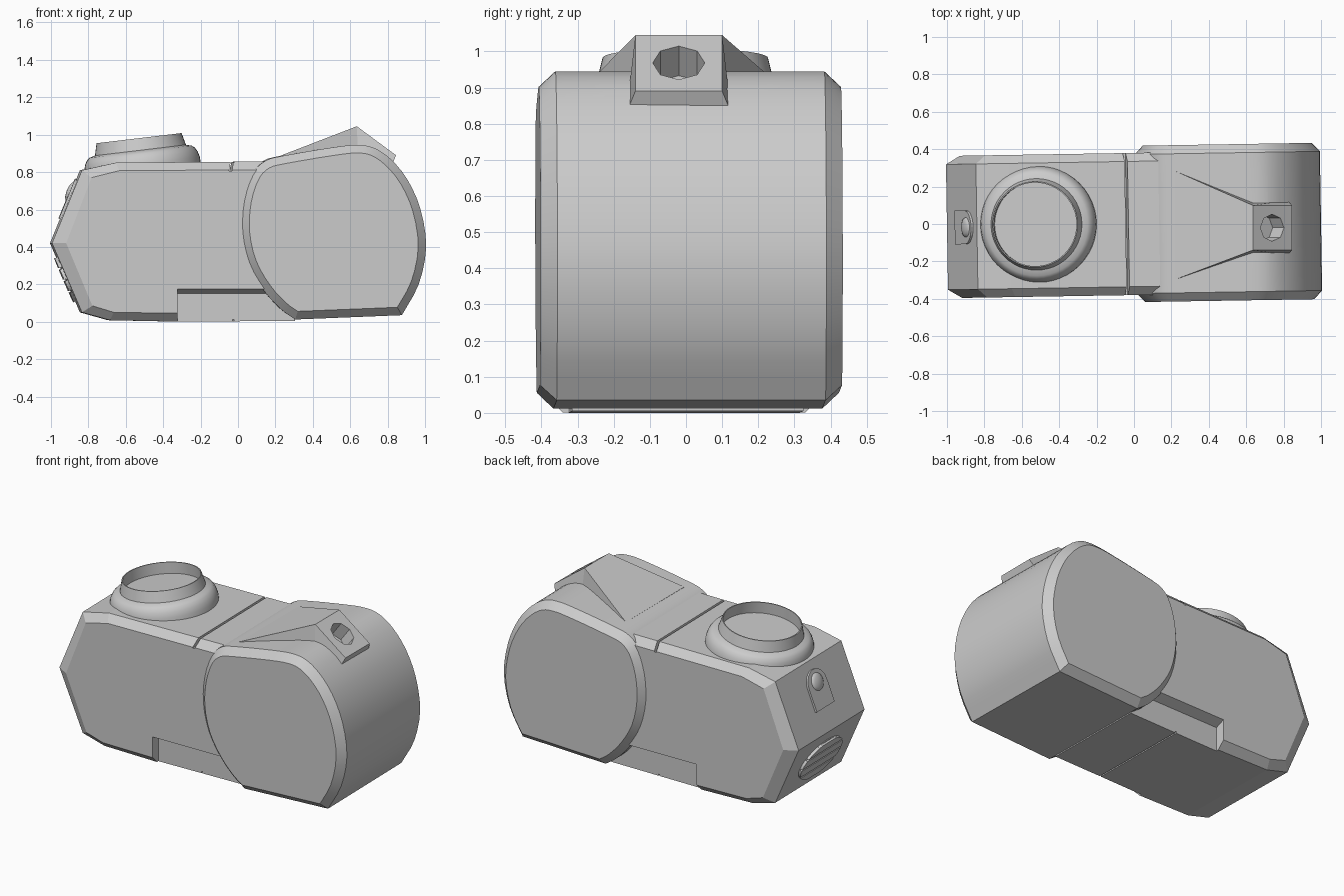
import bpy, bmesh, math
from mathutils import Matrix, Vector

if "Cube" in bpy.data.objects:
    bpy.data.objects.remove(bpy.data.objects["Cube"])

SKEW = Matrix.Rotation(0.0165, 4, 'Z')   # the whole case sits very slightly turned


def make(name, verts, faces, matrix=Matrix(), smooth=None):
    bm = bmesh.new()
    vs = [bm.verts.new(matrix @ Vector(v)) for v in verts]
    for f in faces:
        bm.faces.new([vs[i] for i in f])
    bmesh.ops.recalc_face_normals(bm, faces=bm.faces)
    me = bpy.data.meshes.new(name)
    bm.to_mesh(me)
    bm.free()
    ob = bpy.data.objects.new(name, me)
    bpy.context.collection.objects.link(ob)
    if smooth:
        bpy.ops.object.select_all(action='DESELECT')
        ob.select_set(True)
        bpy.context.view_layer.objects.active = ob
        bpy.ops.object.shade_smooth_by_angle(angle=math.radians(smooth))
    return ob


def rings(name, loops, matrix=Matrix(), smooth=None):
    """Skin a stack of equal-length loops and cap both ends."""
    n = len(loops[0])
    verts = [v for loop in loops for v in loop]
    faces = [(k * n + i, k * n + (i + 1) % n, (k + 1) * n + (i + 1) % n, (k + 1) * n + i)
             for k in range(len(loops) - 1) for i in range(n)]
    faces += [tuple(range(n)), tuple(range(len(verts) - n, len(verts)))]
    return make(name, verts, faces, matrix, smooth)


def prism(name, pts, h0, h1, matrix=Matrix()):
    return rings(name, [[(x, y, h) for x, y in pts] for h in (h0, h1)], matrix)


def chamfered(name, outer, inner, y_edge, y_face, smooth=None):
    loops = [[(x, y, z) for x, z in prof] for prof, y in
             ((inner, -y_face), (outer, -y_edge), (outer, y_edge), (inner, y_face))]
    return rings(name, loops, SKEW, smooth)


def cut(target, cutter):
    mod = target.modifiers.new("cut", 'BOOLEAN')
    mod.operation, mod.solver, mod.object = 'DIFFERENCE', 'EXACT', cutter
    bpy.context.view_layer.update()
    dg = bpy.context.evaluated_depsgraph_get()
    me = bpy.data.meshes.new_from_object(target.evaluated_get(dg))
    target.modifiers.clear()
    target.data = me


def remove(*obs):
    for ob in obs:
        bpy.data.objects.remove(ob)


def inset(pts, d):
    """Mitred inward offset of a clockwise or anticlockwise convex profile."""
    out, n = [], len(pts)
    c = sum((Vector(p) for p in pts), Vector((0, 0))) / n
    for i in range(n):
        a, b, e = (Vector(pts[(i + k) % n]) for k in (-1, 0, 1))
        n1, n2 = (Vector((-(q - p).y, (q - p).x)).normalized() for p, q in ((a, b), (b, e)))
        if n1.dot(c - b) < 0:
            n1, n2 = -n1, -n2
        out.append(tuple(b + (n1 + n2) * d / (1 + n1.dot(n2))))
    return out


def spline(pts, steps):
    P = [Vector(p) for p in pts]
    P = [2 * P[0] - P[1]] + P + [2 * P[-1] - P[-2]]
    out = []
    for i in range(1, len(P) - 2):
        a, b, c, d = P[i - 1:i + 3]
        for s in range(steps):
            t = s / steps
            out.append(tuple(0.5 * (2 * b + (c - a) * t + (2 * a - 5 * b + 4 * c - d) * t * t
                                    + (3 * b - a - 3 * c + d) * t ** 3)))
    return out + [tuple(P[-2])]


def face_frame(origin, up):
    """Frame on a tilted face: local x across, local y up the slope, local z outward."""
    v = Vector(up).normalized()
    u = Vector((0, -1 if origin[0] < 0 else 1, 0))
    m = Matrix((u, v, u.cross(v))).transposed().to_4x4()
    return Matrix.Translation(origin) @ m


# Main case
outer = [(-1, .42), (-.84, .81), (-.66, .85), (.3, .858), (.3, .005), (-.3, 0), (-.69, .008), (-.84, .05)]
inner = [(-.925, .42), (-.79, .77), (-.64, .808), (.3, .813), (.3, .05), (-.3, .045), (-.67, .05), (-.785, .085)]
case = chamfered("main_case", outer, inner, .335, .38)

# Lower side recesses with sloped ceilings
yz_x = Matrix(((0, 0, 1, 0), (1, 0, 0, 0), (0, 1, 0, 0), (0, 0, 0, 1)))
for s in (-1, 1):
    c = prism("recess_cutter", [(s * .5, -.1), (s * .32, -.1), (s * .32, .15), (s * .5, .225)],
              -.33, .4, SKEW @ yz_x)
    cut(case, c)
    remove(c)

# Seam grooves across the top and bottom
for prof in ([(-.055, .805), (-.04, .805), (-.02, .9), (-.035, .9)],
             [(-.034, -.05), (-.026, -.05), (-.026, .012), (-.034, .012)]):
    c = rings("seam_cutter", [[(x, y, z) for x, z in prof] for y in (-.5, .5)], SKEW)
    cut(case, c)
    remove(c)

# Rounded drum housing
drum_outer = spline([(.3, .012), (.22, .07), (.13, .17), (.05, .31), (.012, .48), (.022, .65), (.07, .79),
                     (.14, .86), (.24, .888), (.5, .932), (.63, .945), (.72, .93), (.81, .87), (.9, .76),
                     (.97, .6), (1.0, .4), (.96, .2), (.87, .035)], 3)
drum = chamfered("drum_housing", drum_outer, inset(drum_outer, .043), .372, .418, 20)

# Raised wedge block on the drum
half = [((.22, -.297, .885), (.22, .283, .885)), ((.635, -.14, 1.045), (.635, .1, 1.045)),
        ((.845, -.14, .89), (.845, .1, .89)), ((.82, -.165, .83), (.82, .125, .83)),
        ((.645, -.165, .83), (.645, .125, .83)), ((.22, -.297, .84), (.22, .283, .84))]
strip = [(2 * i, 2 * i + 1, (2 * i + 3) % 12, (2 * i + 2) % 12) for i in range(6)]
sides = [(0 + s, 2 + s, 8 + s, 10 + s) for s in (0, 1)] + [(2 + s, 4 + s, 6 + s, 8 + s) for s in (0, 1)]
wedge = make("wedge_block", [v for pair in half for v in pair], strip + sides)

# Octagonal bore through the wedge's sloping face
frame = face_frame((.738, -.02, .967), (-.21, 0, .155))
c = prism("bore_cutter", [(.072 * math.cos(k * math.pi / 4), .078 * math.sin(k * math.pi / 4))
                          for k in range(8)], -.1, .08, frame)
cut(wedge, c)
cut(drum, c)
remove(c)

# Tilted turret cup on top
N = 48
prof = [(.312, -.1), (.311, -.06), (.303, -.03), (.29, -.008), (.275, .004), (.245, .012),
        (.229, .077), (.223, .077), (.226, .006)]
tilt = Matrix.Translation((-.52, -.002, .905)) @ Matrix.Rotation(-math.radians(6.8), 4, 'Y')
rings("turret_cup", [[(r * math.cos(2 * math.pi * i / N), r * math.sin(2 * math.pi * i / N), z)
                      for i in range(N)] for r, z in prof], tilt, 40)

# Arched button with a bump on the upper end face
frame = SKEW @ face_frame((-.904, -.003, .655), (.16, 0, .39))
arch = [(-.09, -.115), (.09, -.115)] + [(.09 * math.cos(a * math.pi / 12), .025 + .09 * math.sin(a * math.pi / 12))
                                        for a in range(13)]
prism("end_button", arch, -.02, .012, frame)
bump = [[(r * math.cos(a * math.pi / 12), .04 + r * math.sin(a * math.pi / 12), z) for a in range(24)]
        for r, z in ((.055, .008), (.05, .017), (.035, .024), (.012, .028))]
rings("button_bump", bump, frame, 40)

# Oval slatted vent on the lower end face
frame = SKEW @ face_frame((-.917, 0, .228), (-.16, 0, .37))
A, B = .2, .135
oval = [(math.cos(k * math.pi / 20), math.sin(k * math.pi / 20)) for k in range(40)]
prism("vent_plate", [(A * x, B * y) for x, y in oval], -.01, .004, frame)
for k in range(4):
    lo = -.95 + k * .49
    hs = [lo + t * .42 / 4 for t in range(5)]
    edge = [(A * math.sqrt(1 - h * h), B * h) for h in hs]
    prism("vent_slat", edge + [(-x, y) for x, y in reversed(edge)], -.005, .016, frame)
